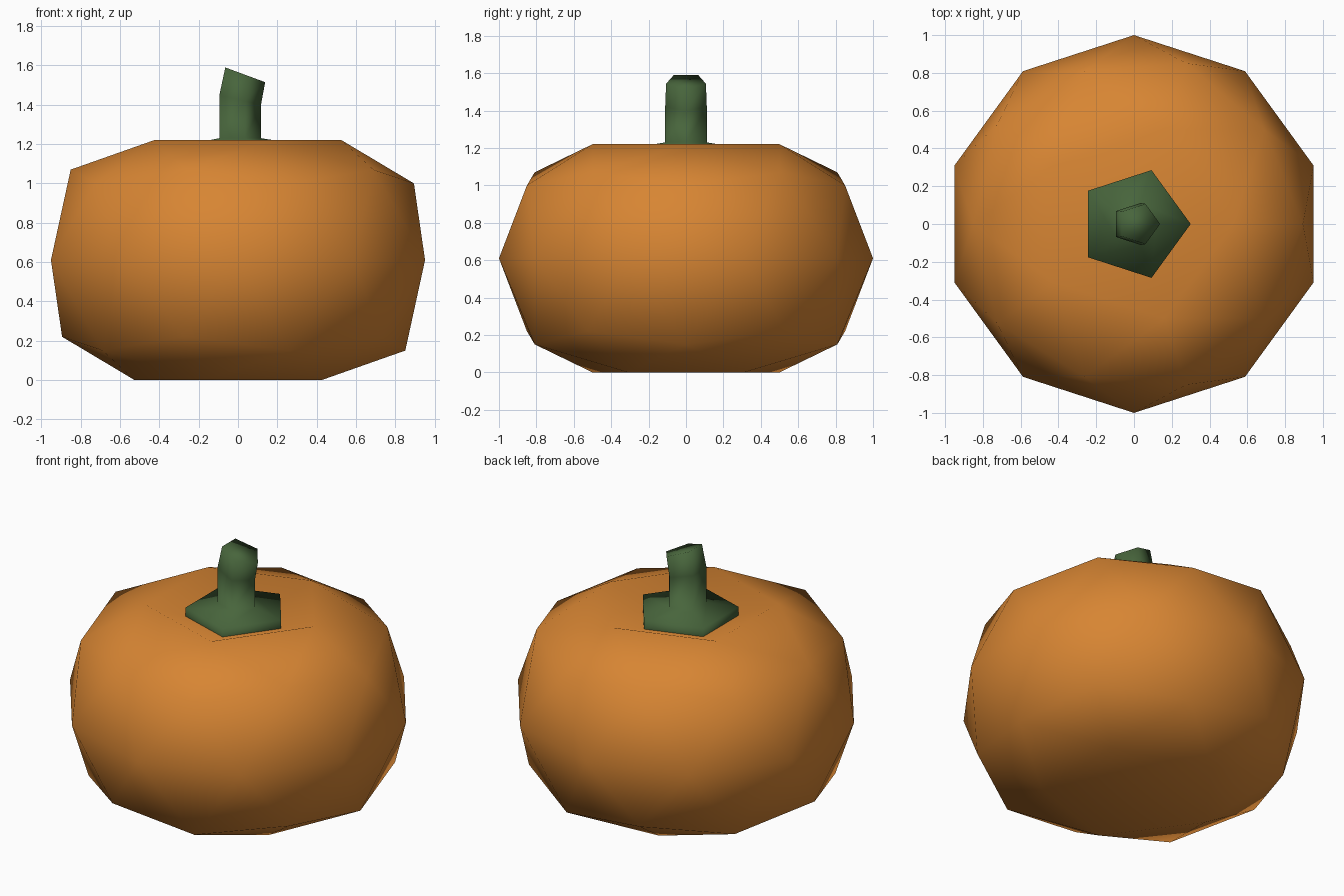
import bpy, bmesh, math

if "Cube" in bpy.data.objects:
    bpy.data.objects.remove(bpy.data.objects["Cube"])

def material(name, rgb):
    m = bpy.data.materials.new(name)
    m.diffuse_color = (*rgb, 1)
    m.use_nodes = True
    m.node_tree.nodes["Principled BSDF"].inputs["Base Color"].default_value = m.diffuse_color
    return m

def finish(bm, name, mat):
    bmesh.ops.recalc_face_normals(bm, faces=bm.faces)
    for f in bm.faces:
        f.smooth = True
    me = bpy.data.meshes.new(name)
    bm.to_mesh(me)
    bm.free()
    me.materials.append(mat)
    ob = bpy.data.objects.new(name, me)
    bpy.context.collection.objects.link(ob)
    return ob

orange = material("pumpkin orange", (0.68, 0.235, 0.033))
green = material("stem green", (0.064, 0.13, 0.045))

# Pumpkin body: icosphere with each vertex ring flattened, top pole sunk in
MID = 0.61
HEIGHTS = ((0.0, 0.0), (0.447, 0.39), (0.526, 0.46), (0.851, 0.61), (1.0, 0.61))
bm = bmesh.new()
bmesh.ops.create_icosphere(bm, subdivisions=2, radius=1)
for v in bm.verts:
    z = v.co.z
    h = min(HEIGHTS, key=lambda p: abs(p[0] - abs(z)))[1]
    v.co.z = MID + math.copysign(h, z)
    if z > 0.99:
        v.co.z = 1.05
finish(bm, "pumpkin_body", orange)

# Stem: five-sided rings (radius, x offset, height, tilt as dz/dx)
RINGS = ((0.30, 0.0, 1.09, 0.0),
         (0.30, 0.0, 1.20, 0.0),
         (0.117, 0.0, 1.23, 0.0),
         (0.117, 0.0, 1.427, -0.23),
         (0.112, 0.026, 1.556, -0.37))
bm = bmesh.new()
loops = []
for r, ox, z, tilt in RINGS:
    loop = []
    for i in range(5):
        a = math.tau * i / 5
        x, y = r * math.cos(a), r * math.sin(a)
        loop.append(bm.verts.new((x + ox, y, z + tilt * x)))
    loops.append(loop)
for lo, hi in zip(loops, loops[1:]):
    for i in range(5):
        j = (i + 1) % 5
        bm.faces.new((lo[i], lo[j], hi[j], hi[i]))
bm.faces.new(loops[-1])
bm.faces.new(loops[0][::-1])
finish(bm, "stem", green)
